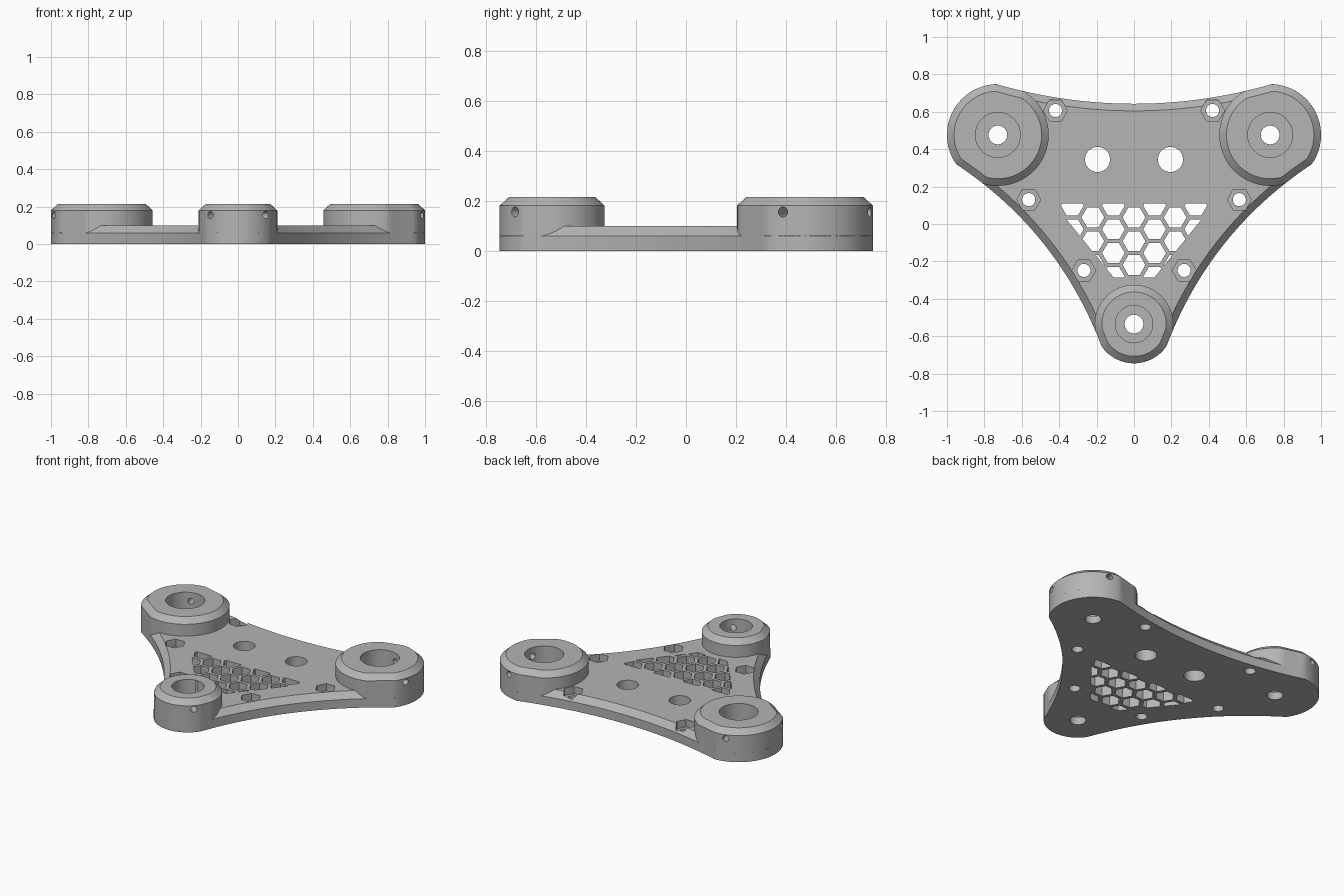
import bpy, bmesh, math
from mathutils import Vector
from mathutils.geometry import intersect_line_line_2d

cube = bpy.data.objects.get("Cube")
if cube:
    bpy.data.objects.remove(cube, do_unlink=True)

grey = bpy.data.materials.new("plain_grey")
grey.use_nodes = True
grey.diffuse_color = (0.46, 0.46, 0.46, 1)
grey.node_tree.nodes["Principled BSDF"].inputs["Base Color"].default_value = grey.diffuse_color

# Bosses: centre, outer radius, pocket radius, angles of the set-screw holes
BOSSES = {
    "back_left_boss": (Vector((0.728, 0.476)), 0.272, 0.12, (72, -19)),
    "back_right_boss": (Vector((-0.728, 0.476)), 0.272, 0.12, (108, 199)),
    "front_boss": (Vector((0, -0.535)), 0.21, 0.10, (-45, -135)),
}
PLATE_TOP, CHAMFER_Z, BOSS_TOP, INSET = 0.10, 0.06, 0.215, 0.038


def polar(r, deg):
    a = math.radians(deg)
    return Vector((r * math.cos(a), r * math.sin(a)))


def ring(c, r, n, start=0):
    return [Vector(c) + polar(r, start + 360 * i / n) for i in range(n)]


def arc(c, r, a0, a1, n):
    return [c + polar(r, a0 + (a1 - a0) * i / n) for i in range(n + 1)]


def bowed(a, b, sag, n):
    """Inward-bowed edge between two points of a clockwise outline."""
    d = (b - a).normalized()
    inward = Vector((d.y, -d.x))
    return [a.lerp(b, i / n) + inward * 4 * sag * (i / n) * (1 - i / n) for i in range(1, n)]


def offset_in(pts, dist):
    """Mitred inward offset of a counter-clockwise outline."""
    out = []
    for i, p in enumerate(pts):
        d0 = (p - pts[i - 1]).normalized()
        d1 = (pts[(i + 1) % len(pts)] - p).normalized()
        n0, n1 = Vector((-d0.y, d0.x)), Vector((-d1.y, d1.x))
        out.append(p + (n0 + n1) * dist / (1 + n0.dot(n1)))
    return out


def loft(bm, layers):
    """Closed solid through (outline, z) layers, bottom to top."""
    rows = [[bm.verts.new((p.x, p.y, z)) for p in pts] for pts, z in layers]
    bm.faces.new(rows[0][::-1])
    bm.faces.new(rows[-1])
    n = len(rows[0])
    for lo, hi in zip(rows, rows[1:]):
        for i in range(n):
            j = (i + 1) % n
            bm.faces.new((lo[i], lo[j], hi[j], hi[i]))


def make_object(name, bm):
    bmesh.ops.recalc_face_normals(bm, faces=bm.faces)
    mesh = bpy.data.meshes.new(name)
    bm.to_mesh(mesh)
    bm.free()
    mesh.materials.append(grey)
    ob = bpy.data.objects.new(name, mesh)
    bpy.context.collection.objects.link(ob)
    return ob


# Plate outline: one half clockwise from the back middle, then mirrored
bc, br = BOSSES["back_left_boss"][:2]
fc, fr = BOSSES["front_boss"][:2]
corner = arc(bc, br, 88, -35, 28)
tip = arc(fc, fr, -34, -90, 14)
back_edge = bowed(Vector((-corner[0].x, corner[0].y)), corner[0], 0.105, 40)[19:]
half = back_edge + corner + bowed(corner[-1], tip[0], 0.1, 36) + tip
mirror = [Vector((-p.x, p.y)) for p in half[1:-1]]
outline = (half + mirror[::-1])[::-1]
inner = offset_in(outline, INSET)

# Plate with a chamfered upper rim
bm = bmesh.new()
loft(bm, [(outline, 0), (outline, CHAMFER_Z), (inner, PLATE_TOP)])
parts = [make_object("base_plate", bm)]


def trimmed_ring(c, r, border, n=96):
    """Circle cut back to wherever the border crosses it."""
    pts = []
    for p in ring(c, r, n):
        for i, b in enumerate(border):
            hit = intersect_line_line_2d(c, p, border[i - 1], b)
            if hit and (hit - c).length < (p - c).length:
                p = hit
        pts.append(p)
    return pts


# Raised bosses, trimmed by the plate outline, with chamfered tops
for name, (c, r, pocket, screws) in BOSSES.items():
    bm = bmesh.new()
    wall = trimmed_ring(c, r, outline)
    top = trimmed_ring(c, r - INSET, inner)
    loft(bm, [(wall, CHAMFER_Z), (wall, 0.18), (top, BOSS_TOP)])
    parts.append(make_object(name, bm))


def clip(poly, border):
    """Keep the part of a polygon inside a convex counter-clockwise border."""
    for i, b in enumerate(border):
        a = border[i - 1]
        side = lambda p: (b - a).cross(p - a)
        out = []
        for j, q in enumerate(poly):
            p = poly[j - 1]
            sp, sq = side(p), side(q)
            if sp * sq < 0:
                out.append(p.lerp(q, sp / (sp - sq)))
            if sq >= 0:
                out.append(q)
        poly = out
    return poly


nuts = [Vector((s * x, y)) for s in (1, -1)
        for x, y in ((0.42, 0.607), (0.563, 0.13), (0.268, -0.248))]

# Through holes: shafts, nut bores, cable holes and the honeycomb vent
drills = bmesh.new()
bores = [(b[0], 0.05) for b in BOSSES.values()] + [(p, 0.035) for p in nuts]
bores += [(Vector((s * 0.195, 0.345)), 0.067) for s in (1, -1)]
for c, r in bores:
    loft(drills, [(ring(c, r, 40), -0.1), (ring(c, r, 40), 0.4)])
vent = [Vector(p) for p in ((-0.11, -0.285), (0.11, -0.285), (0.43, 0.11), (-0.43, 0.11))]
STEP_X, STEP_Y = 0.11, 0.127
for col in range(-4, 5):
    for row in range(-3, 3):
        y = 0.035 + STEP_Y * (row + (0.5 if col % 2 else 0))
        cell = clip(ring((col * STEP_X, y), 0.061, 6), vent)
        area = sum(cell[i - 1].cross(p) for i, p in enumerate(cell)) / 2
        if len(cell) > 2 and area > 0.0002:
            loft(drills, [(cell, -0.1), (cell, 0.4)])

# Blind recesses: boss pockets and hexagonal nut seats
recesses = bmesh.new()
for c, r, pocket, screws in BOSSES.values():
    loft(recesses, [(ring(c, pocket, 64), 0.05), (ring(c, pocket, 64), 0.4)])
for p in nuts:
    loft(recesses, [(ring(p, 0.064, 6), 0.05), (ring(p, 0.064, 6), 0.4)])

# Set-screw holes through the boss walls
screw_holes = bmesh.new()
for c, r, pocket, screws in BOSSES.values():
    for deg in screws:
        d = polar(1, deg)
        up, across = Vector((0, 0, 1)), Vector((-d.y, d.x, 0))
        ends = []
        for dist in (pocket - 0.05, r + 0.05):
            mid = Vector((*(c + d * dist), 0.155))
            ends.append([screw_holes.verts.new(mid + across * q.x + up * q.y)
                         for q in ring((0, 0), 0.02, 20)])
        screw_holes.faces.new(ends[0])
        screw_holes.faces.new(ends[1][::-1])
        for i in range(20):
            screw_holes.faces.new((ends[0][i - 1], ends[0][i], ends[1][i], ends[1][i - 1]))

cutters = [make_object(n, b) for n, b in
           (("drill_cutter", drills), ("recess_cutter", recesses), ("screw_cutter", screw_holes))]

# Cut the parts, then smooth the curved walls
for ob in parts:
    bpy.ops.object.select_all(action="DESELECT")
    ob.select_set(True)
    bpy.context.view_layer.objects.active = ob
    for cutter in cutters:
        if ob.name == "base_plate" and cutter.name == "screw_cutter":
            continue
        mod = ob.modifiers.new(cutter.name, "BOOLEAN")
        mod.operation, mod.solver, mod.object = "DIFFERENCE", "EXACT", cutter
        bpy.ops.object.modifier_apply(modifier=mod.name)
    bpy.ops.object.shade_smooth_by_angle(angle=math.radians(25))
for cutter in cutters:
    bpy.data.objects.remove(cutter, do_unlink=True)
